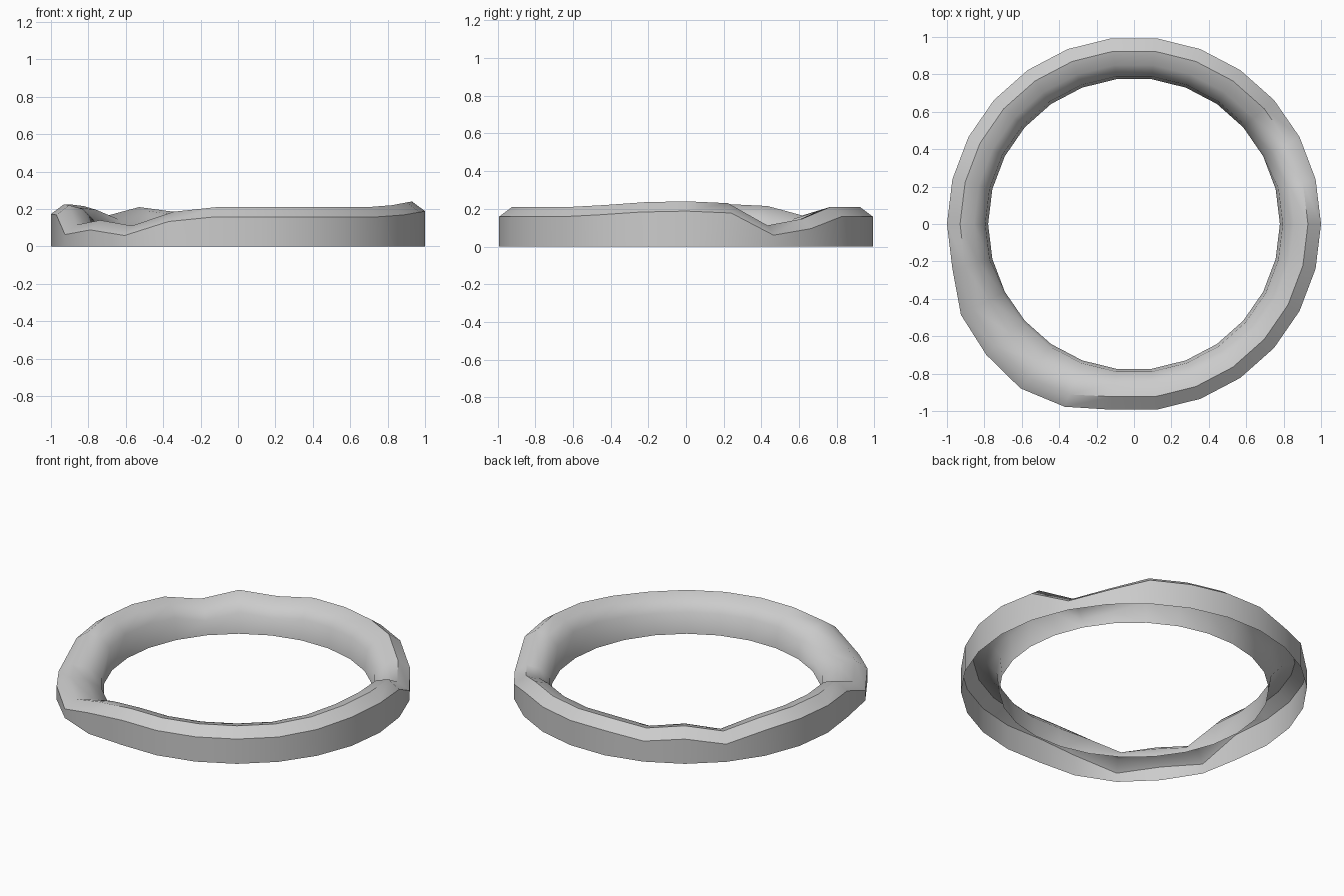
import bpy, bmesh, math

if "Cube" in bpy.data.objects:
    bpy.data.objects.remove(bpy.data.objects["Cube"])

SIDES = 26

# Ridge height at each step round the ring: regular except for the dented steps
ridge = {0: .24, 1: .23, 2: .112, 3: .147, 4: .21, 8: .183, 9: .21, 10: .165,
         11: .215, 12: .225, 13: .225, 14: .22, 15: .115, 16: .14, 17: .11,
         18: .185, 24: .22, 25: .235}
# Outward bulge of the outer wall at the front left
bulge = {15: .045, 16: .055, 17: .068, 18: .045}


def profile(step):
    """Open cross-section: outer wall, bevel, ridge, rounded inner wall."""
    h = ridge.get(step, .21)
    b = bulge.get(step, 0)
    return [(1.0 + b, 0), (1.0 + b, h - .052), (.93 + b, h),
            (.855 + b * .5, h - .02), (.795, max(h - .08, .04)), (.78, 0)]


# Hollow ring shell, open underneath
bm = bmesh.new()
rings = []
for k in range(SIDES):
    a = 2 * math.pi * k / SIDES
    rings.append([bm.verts.new((r * math.cos(a), r * math.sin(a), z))
                  for r, z in profile(k)])
for k in range(SIDES):
    p, q = rings[k], rings[(k + 1) % SIDES]
    for i in range(len(p) - 1):
        f = bm.faces.new((p[i], q[i], q[i + 1], p[i + 1]))
        f.smooth = True

mesh = bpy.data.meshes.new("ring_shell")
bm.to_mesh(mesh)
bm.free()
ring = bpy.data.objects.new("ring_shell", mesh)
bpy.context.collection.objects.link(ring)

# Smooth shading with a sharp ridge line
bpy.context.view_layer.objects.active = ring
ring.select_set(True)
bpy.ops.object.shade_smooth_by_angle(angle=math.radians(50))
